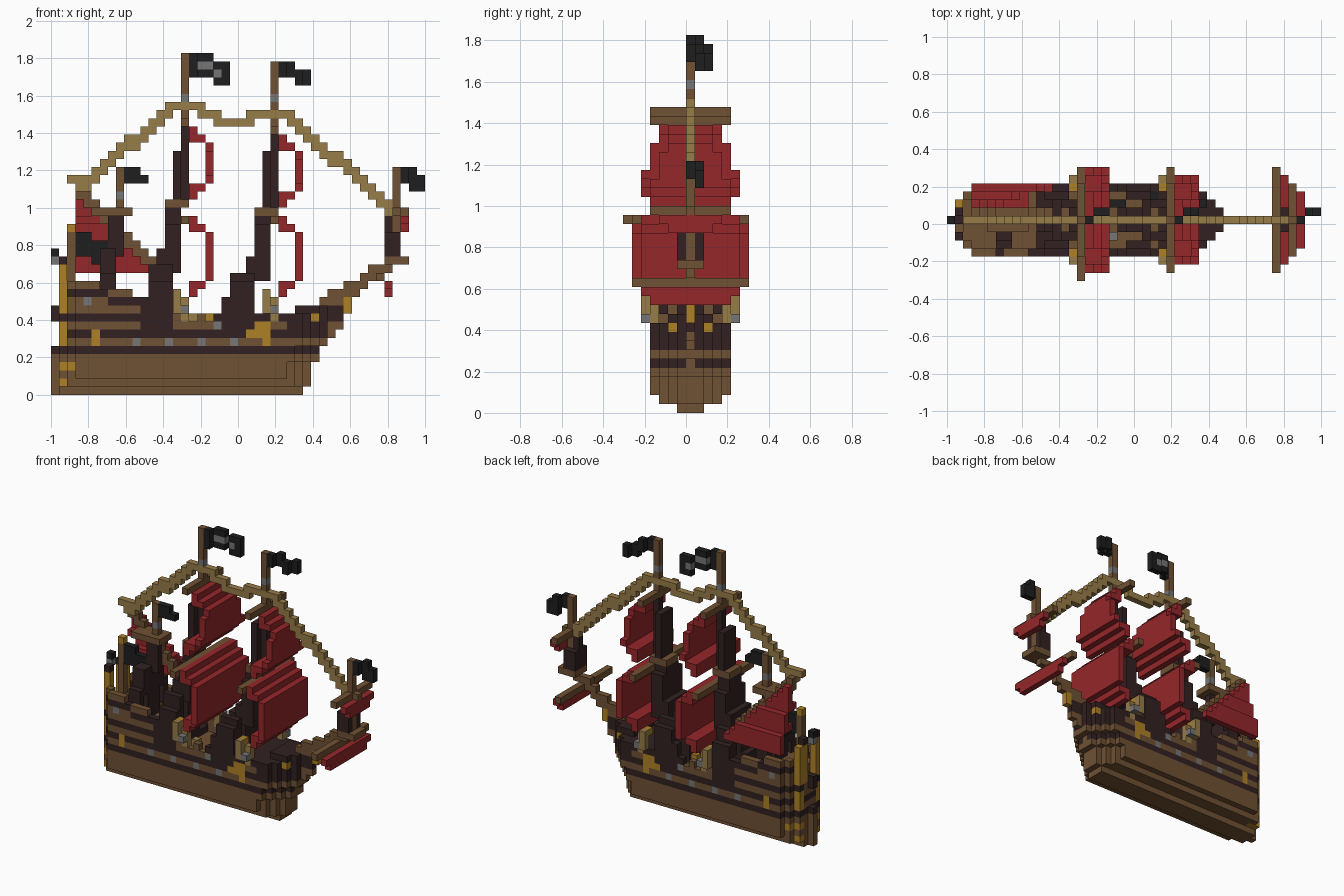
import bpy, bmesh
from mathutils import Vector

if "Cube" in bpy.data.objects:
    bpy.data.objects.remove(bpy.data.objects["Cube"])

UNIT = 2 / 46          # edge of one building block
COLOURS = {
    "brown": (.16, .082, .033), "dark": (.032, .015, .015), "tan": (.31, .2, .066),
    "red": (.3, .02, .023), "gold": (.42, .22, .019), "black": (.013, .013, .013),
    "grey": (.18, .18, .18),
}
NAMES = list(COLOURS)
materials = []
for name, rgb in COLOURS.items():
    m = bpy.data.materials.new(name)
    m.use_nodes = True
    m.diffuse_color = (*rgb, 1)
    m.node_tree.nodes["Principled BSDF"].inputs["Base Color"].default_value = (*rgb, 1)
    materials.append(m)

cells = {}             # block position -> (part, colour)


def put(part, colour, i, j, k):
    cells[i, j, k] = (part, colour)


def fill(part, colour, x, z, half=0, y=None):
    """Inclusive box of blocks, centred across the ship unless y is given."""
    y = y or (-half, half)
    for i in range(x[0], x[1] + 1):
        for j in range(y[0], y[1] + 1):
            for k in range(z[0], z[1] + 1):
                put(part, colour, i, j, k)


def both(part, colour, x, z, side):
    for j in (-side, side):
        fill(part, colour, x, z, y=(j, j))


def beam(i, bow=10):
    """Half width of the ship, tapered at bow and stern."""
    return max(0, min(4, bow + 1 - i, i + 24 if i > -23 else 0))


def planks(part, colour, x, z):
    for i in range(x[0], x[1] + 1):
        fill(part, colour, (i, i), z, beam(i))


def rail(part, colour, x, z):
    for i in range(x[0], x[1] + 1):
        both(part, colour, (i, i), z, beam(i))


def line(part, colour, start, end):
    """Stepped run of blocks along the centre line."""
    (a, b), (c, d) = start, end
    for i in range(a, c + 1):
        k = round(b + (d - b) * (i - a) / (c - a))
        fill(part, colour, (i, i), (k, k + 1))


# Hull: layers that widen upward and taper to both ends
for k in range(8):
    width = (1, 3)[k] if k < 2 else 4
    bow = 7 if k < 1 else 8 if k < 4 else 9 if k < 6 else 10
    colour = "dark" if k in (5, 7) else "brown"
    for i in range(-22 if k > 5 else -23, bow + 1):
        fill("hull", colour, (i, i), (k, k), min(width, beam(i, bow)))
    fill("stem", "brown", (bow, bow + (k > 6)), (k, k))
fill("deck", "brown", (-8, 4), (7, 7), 3)
rail("bulwark", "brown", (-12, 5), (8, 8))

# Stern castle
planks("stern_castle", "brown", (-22, -13), (8, 9))
rail("stern_castle", "dark", (-22, -9), (9, 9))
planks("half_deck", "dark", (-12, -9), (8, 8))
rail("stern_castle", "brown", (-21, -12), (10, 10))
fill("rudder_head", "dark", (-23, -22), (9, 10))
planks("poop_deck", "brown", (-21, -17), (10, 11))
rail("poop_rail", "dark", (-16, -13), (11, 11))
rail("poop_rail", "brown", (-16, -14), (12, 12))
rail("poop_rail", "dark", (-21, -17), (12, 12))
rail("poop_rail", "brown", (-21, -18), (13, 13))
rail("poop_rail", "grey", (-19, -19), (11, 11))
for y in ((-2, -2), (1, 2)):
    fill("stern_lantern", "gold", (-22, -22), (10, 15), y=y)
    fill("stern_lantern", "dark", (-22, -22), (16, 16), y=(y[0], y[0]))
fill("stern_lantern", "black", (-23, -23), (17, 17))
put("stern_lantern", "grey", -23, 0, 16)
rail("stern_trim", "gold", (-22, -22), (6, 8))
rail("stern_trim", "gold", (-22, -21), (3, 3))
both("stern_trim", "gold", (-22, -21), (1, 1), 2)
rail("stern_trim", "gold", (-18, -18), (6, 7))

# Midship rail, guns and gilded bow panels
for i in (-8, -5):
    rail("rail_posts", "brown", (i, i), (9, 9))
rail("rail_posts", "dark", (-3, 3), (9, 9))
for i in range(-13, 0, 4):
    rail("guns", "grey", (i, i), (6, 6))
for i in (-12, -3):
    rail("guns", "grey", (i, i), (8, 8))
rail("bow_panel", "gold", (1, 3), (7, 8))
rail("bow_panel", "gold", (3, 3), (6, 6))

# Forecastle and beak
planks("forecastle", "dark", (3, 12), (9, 9))
planks("forecastle", "dark", (6, 11), (8, 8))
for i in range(7, 13):
    fill("forecastle", "dark", (i, i), (10, 10), min(beam(i), 2))
fill("stem", "brown", (11, 12), (8, 8))
line("bowsprit", "brown", (10, 10), (18, 15))
fill("bowsprit", "brown", (18, 20), (16, 16), 1)
fill("figurehead", "gold", (13, 13), (10, 11))
both("figurehead", "gold", (9, 9), (9, 9), 2)


def flag(part, i, k, length=4, tall=2):
    """Waving flag that sags and drifts to one side."""
    for n in range(length):
        low = k - (n >= length - 2)
        j = (n + 1) // 2
        fill(part, "black", (i + n, i + n), (low, low + tall - 1), y=(j, j))


def sail(part, i, low, high, widths):
    """Thin billowing square sail; widths step from foot to head."""
    last = high - low
    for n in range(last + 1):
        belly = min(2, n, last - n)
        half = widths[min(len(widths) - 1, int(n / last * len(widths)))]
        back = i if belly == 1 else i + belly
        fill(part, "red", (back, i + belly), (low + n, low + n), half)


def mast(part, i, base, top, foot, platform):
    """Raked mast with dark side shrouds leaning in, and a thin pole on top."""
    steps = (((base - 1, base + 2), (8, 11), 4), ((base, base + 2), (12, foot), 3),
             ((i - 3, i - 1), (foot, foot + 2), 2), ((i - 2, i - 1), (foot + 2, 20), 2))
    for x, z, side in steps:
        fill(part, "dark", x, z, 1)
        both(part + "_shroud", "dark", x, z, side)
    both(part + "_shroud", "dark", (base, base + 2), (12, 13), 4)
    fill(part, "dark", (i - 2, i - 1), (20, 22), 1)
    fill(part, "dark", (i - 1, i), (23, 29))
    both(part, "dark", (i - 1, i - 1), (23, 29), 1)
    fill(part, "dark", (i, i), (30, 32))
    fill(part, "brown", (i, i), (33, top))
    put(part, "grey", i, 0, 36)
    fill(part + "_top", "brown", (i - 2, i), (platform, platform), 1)


# Main and fore masts with yards, sails, flags and channels
for name, i, base, top, grow in (("main", -7, -11, 41, 1), ("fore", 4, -1, 40, 0)):
    mast(name + "_mast", i, base, top, 14 + grow, 22 + grow)
    fill(name + "_lower_yard", "brown", (i, i), (21, 21), y=(-6 - grow, 6))
    fill(name + "_upper_yard", "brown", (i, i), (32 + grow, 32 + grow), 4)
    sail(name + "_lower_sail", i + 1, 12, 21, [n + grow for n in (4, 5, 5, 5, 5)])
    sail(name + "_upper_sail", i + 1, 23 + grow, 31 + grow,
         [n + grow for n in (4, 3, 2)])
    both(name + "_channel", "tan", (i - 1, i - 1), (10, 12), 5)
    both(name + "_channel", "tan", (i, i), (9, 11), 4)
    both(name + "_channel", "gold", (i - 1, i - 1), (12, 12), 4)
    both(name + "_channel", "grey", (i, i), (10, 10), 5)
flag("main_flag", -6, 39, 5, 3)
flag("fore_flag", 5, 39)
for i, k in ((-5, 40), (-4, 40), (-3, 39)):
    j = (i + 7) // 2
    fill("main_flag", "grey", (i, i), (k, k), y=(j, j))

# Mizzen mast with side shrouds, slanted yard and lateen sail
fill("mizzen_mast", "dark", (-17, -16), (10, 17), 1)
both("mizzen_shroud", "dark", (-17, -16), (11, 14), 3)
both("mizzen_shroud", "dark", (-17, -16), (14, 17), 2)
fill("mizzen_mast", "dark", (-16, -15), (17, 21))
fill("mizzen_mast", "brown", (-15, -15), (22, 27))
put("mizzen_mast", "grey", -15, 0, 24)
fill("mizzen_top", "brown", (-18, -14), (22, 22), 1)
fill("mizzen_flag", "black", (-14, -13), (26, 27))
fill("mizzen_flag", "black", (-12, -12), (26, 26))
for i in range(-20, -10):
    head = 4 - i
    for k in range(15, head + 1):
        j = 4 if k < 18 else 3 if k < 21 else 2
        fill("lateen_sail", "red", (i, i), (k, k), y=(j - 1 if k in (18, 21) else j, j))
    fill("lateen_yard", "brown", (i, i), (head, head + 1), y=(1, 1))
fill("lateen_yard", "tan", (-21, -19), (26, 26))
fill("lateen_yard", "tan", (-20, -19), (25, 25))

# Stern flag
fill("stern_pole", "brown", (-21, -21), (12, 19))
put("stern_pole", "gold", -21, 0, 20)
for n in range(4):
    fill("stern_flag", "black", (n - 20, n - 20), (17 - n // 2, 19 - n // 2))

# Bow mast with two small sails
fill("bow_mast", "dark", (18, 18), (17, 19), 1)
fill("bow_mast", "dark", (18, 18), (20, 21))
fill("bow_mast", "brown", (19, 19), (17, 27))
both("bow_mast", "dark", (19, 19), (17, 19), 1)
fill("bow_lower_yard", "brown", (17, 17), (14, 14), 6)
fill("bow_upper_yard", "brown", (19, 19), (22, 22), 4)
fill("bow_upper_yard", "brown", (18, 20), (22, 22))
for n in range(2):
    fill("bow_lower_sail", "red", (18, 18), (12 + n, 12 + n), 4 + n)
    fill("bow_upper_sail", "red", (20, 20), (20 + n, 20 + n), 2 + n)
fill("bow_flag", "black", (20, 20), (26, 27))
fill("bow_flag", "black", (21, 21), (25, 27), y=(1, 1))
fill("bow_flag", "black", (22, 22), (25, 26), y=(1, 1))

# Rigging between the mast heads
line("aft_rope", "tan", (-19, 25), (-9, 34))
for x, k in (((-9, -5), 35), ((-5, -3), 34), ((-3, 1), 33), ((1, 6), 34)):
    fill("middle_rope", "tan", x, (k, k))
line("fore_rope", "tan", (6, 33), (18, 22))

# Crew on deck
for i, j, colour in ((-4, 2, "gold"), (-3, -2, "grey"), (2, 3, "black"), (-6, -3, "tan")):
    put("crew", "tan", i, j, 8)
    put("crew", colour, i, j, 9)

# Turn each part's blocks into one mesh of outer faces
SIDES = [Vector(s) for s in ((1, 0, 0), (-1, 0, 0), (0, 1, 0), (0, -1, 0), (0, 0, 1), (0, 0, -1))]
for part in sorted({p for p, c in cells.values()}):
    bm = bmesh.new()
    corners = {}
    for pos, (owner, colour) in cells.items():
        if owner != part:
            continue
        middle = Vector(pos) + Vector((.5, .5, .5))
        for n in SIDES:
            if tuple(int(v) for v in Vector(pos) + n) in cells:
                continue
            u = Vector((n.y, n.z, n.x))
            v = n.cross(u)
            ring = []
            for a, b in ((-1, -1), (1, -1), (1, 1), (-1, 1)):
                p = (middle + (n + u * a + v * b) / 2) * UNIT
                key = tuple(round(c, 4) for c in p)
                if key not in corners:
                    corners[key] = bm.verts.new(p)
                ring.append(corners[key])
            bm.faces.new(ring).material_index = NAMES.index(colour)
    mesh = bpy.data.meshes.new(part)
    bm.to_mesh(mesh)
    bm.free()
    for m in materials:
        mesh.materials.append(m)
    bpy.context.collection.objects.link(bpy.data.objects.new(part, mesh))
